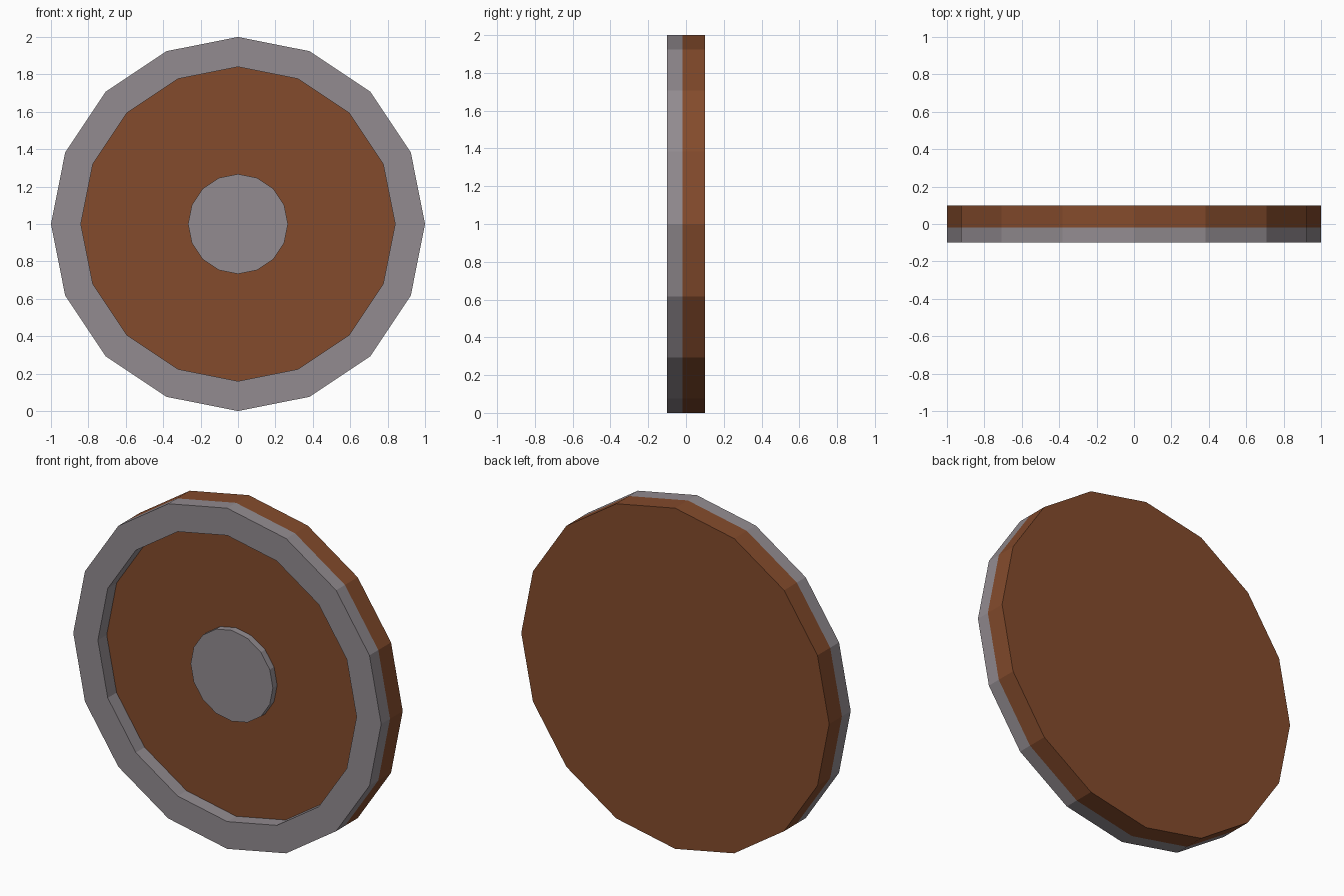
import bpy, bmesh
from math import cos, sin, pi

if "Cube" in bpy.data.objects:
    bpy.data.objects.remove(bpy.data.objects["Cube"])

SIDES = 16
CENTRE_Z = 1.0


def material(name, rgb):
    mat = bpy.data.materials.new(name)
    mat.diffuse_color = (*rgb, 1)
    mat.use_nodes = True
    mat.node_tree.nodes["Principled BSDF"].inputs["Base Color"].default_value = mat.diffuse_color
    return mat


wood = material("wood", (0.23, 0.07, 0.025))
metal = material("metal", (0.29, 0.26, 0.28))


def make_object(name, bm, mat):
    bmesh.ops.recalc_face_normals(bm, faces=bm.faces)
    mesh = bpy.data.meshes.new(name)
    bm.to_mesh(mesh)
    bm.free()
    mesh.materials.append(mat)
    obj = bpy.data.objects.new(name, mesh)
    bpy.context.collection.objects.link(obj)
    return obj


def loop(bm, radius, y):
    angles = [2 * pi * i / SIDES for i in range(SIDES)]
    return [bm.verts.new((radius * cos(a), y, CENTRE_Z + radius * sin(a))) for a in angles]


def bridge(bm, a, b):
    for i in range(SIDES):
        j = (i + 1) % SIDES
        bm.faces.new((a[i], a[j], b[j], b[i]))


def disc(name, radius, y_front, y_back, mat):
    bm = bmesh.new()
    front, back = loop(bm, radius, y_front), loop(bm, radius, y_back)
    bridge(bm, front, back)
    bm.faces.new(front)
    bm.faces.new(back)
    return make_object(name, bm, mat)


def ring(name, outer, inner, y_front, y_back, mat):
    bm = bmesh.new()
    profile = [(outer, y_back), (outer, y_front), (inner, y_front), (inner, y_back)]
    loops = [loop(bm, r, y) for r, y in profile]
    for k in range(4):
        bridge(bm, loops[k], loops[(k + 1) % 4])
    return make_object(name, bm, mat)


# Wooden shield board, raised metal rim and low central boss
disc("shield_board", 1.0, -0.018, 0.1, wood)
ring("metal_rim", 1.0, 0.84, -0.1, -0.018, metal)
disc("centre_boss", 0.267, -0.058, -0.018, metal)
